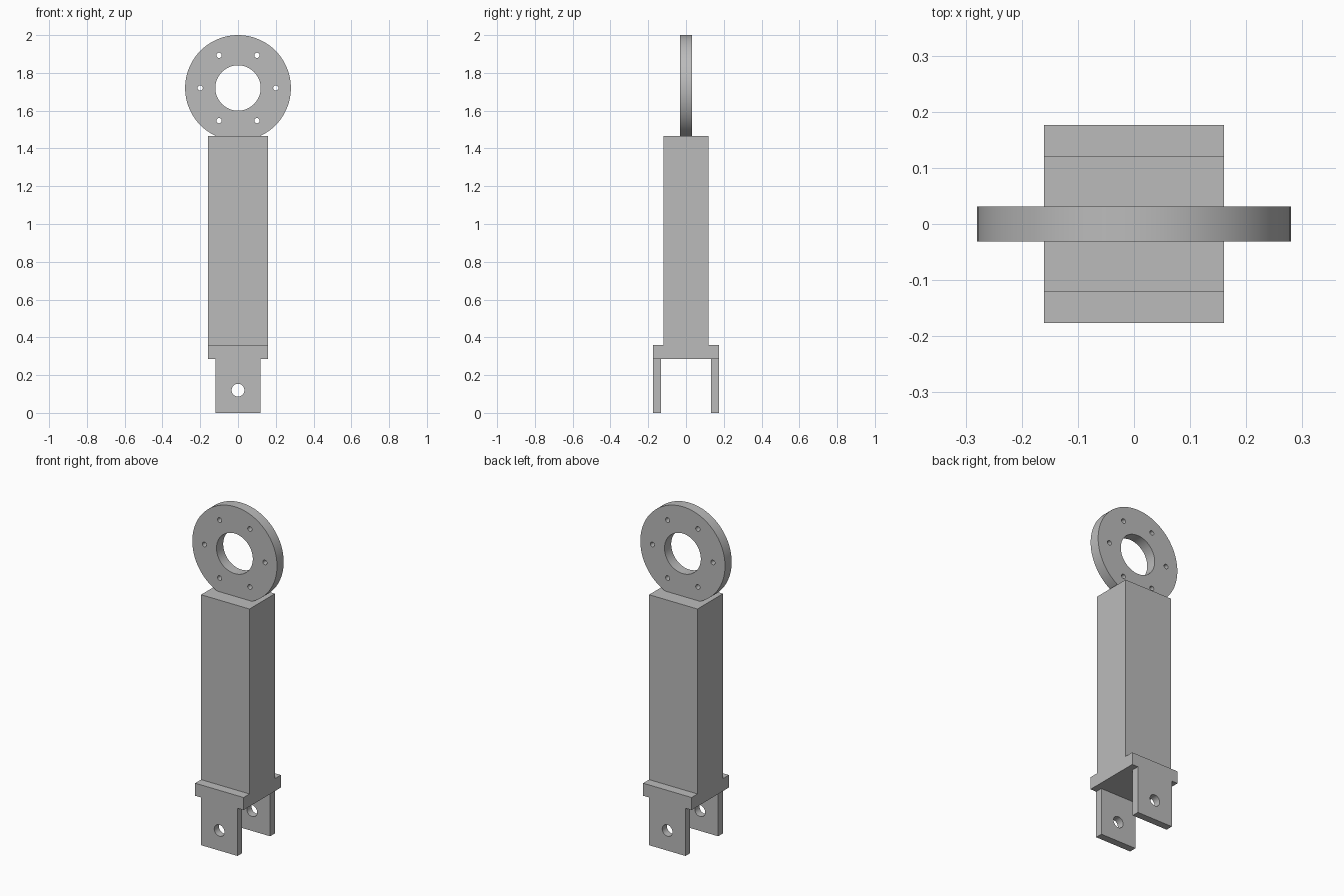
import bpy
import math
from mathutils import Matrix, Vector

default = bpy.data.objects.get("Cube")
if default:
    bpy.data.objects.remove(default, do_unlink=True)

grey = bpy.data.materials.new("plain grey")
grey.use_nodes = True
colour = (0.5, 0.5, 0.5, 1)
grey.diffuse_color = colour
grey.node_tree.nodes["Principled BSDF"].inputs["Base Color"].default_value = colour


def box(name, size, centre):
    bpy.ops.mesh.primitive_cube_add(size=1, location=centre)
    ob = bpy.context.object
    ob.name = name
    ob.data.transform(Matrix.Diagonal((*size, 1)))
    ob.data.materials.append(grey)
    return ob


def disc(name, radius, depth, centre, sides):
    """Cylinder with its axis along y."""
    bpy.ops.mesh.primitive_cylinder_add(vertices=sides, radius=radius, depth=depth, location=centre)
    ob = bpy.context.object
    ob.name = name
    ob.data.transform(Matrix.Rotation(math.pi / 2, 4, "X"))
    ob.data.materials.append(grey)
    return ob


def drill(ob, radius, centre, sides):
    """Cut a round hole along y and discard the cutter."""
    cutter = disc("hole_cutter", radius, 0.2, centre, sides)
    cutter.hide_render = True
    mod = ob.modifiers.new("hole", "BOOLEAN")
    mod.operation = "DIFFERENCE"
    mod.solver = "EXACT"
    mod.object = cutter
    bpy.ops.object.select_all(action="DESELECT")
    bpy.context.view_layer.objects.active = ob
    ob.select_set(True)
    bpy.ops.object.modifier_apply(modifier=mod.name)
    bpy.data.objects.remove(cutter, do_unlink=True)


def smooth(ob):
    bpy.ops.object.select_all(action="DESELECT")
    bpy.context.view_layer.objects.active = ob
    ob.select_set(True)
    bpy.ops.object.shade_smooth_by_angle(angle=math.radians(30))


# Square column and the wider base plate under it
box("column", (0.32, 0.24, 1.105), (0, 0, 0.9125))
box("base_plate", (0.32, 0.352, 0.075), (0, 0, 0.3225))

# Pair of fork lugs with pin holes
for side, name in ((-1, "front_lug"), (1, "back_lug")):
    y = side * 0.154
    lug = box(name, (0.24, 0.044, 0.285), (0, y, 0.1425))
    drill(lug, 0.034, (0, y, 0.12), 32)
    smooth(lug)

# Mounting ring with a central bore and six bolt holes
hub = Vector((0, 0, 1.72))
ring = disc("mounting_ring", 0.28, 0.063, hub, 96)
drill(ring, 0.12, hub, 64)
for i in range(6):
    a = math.radians(60 * i)
    drill(ring, 0.014, hub + Vector((math.cos(a), 0, math.sin(a))) * 0.2, 16)
smooth(ring)
